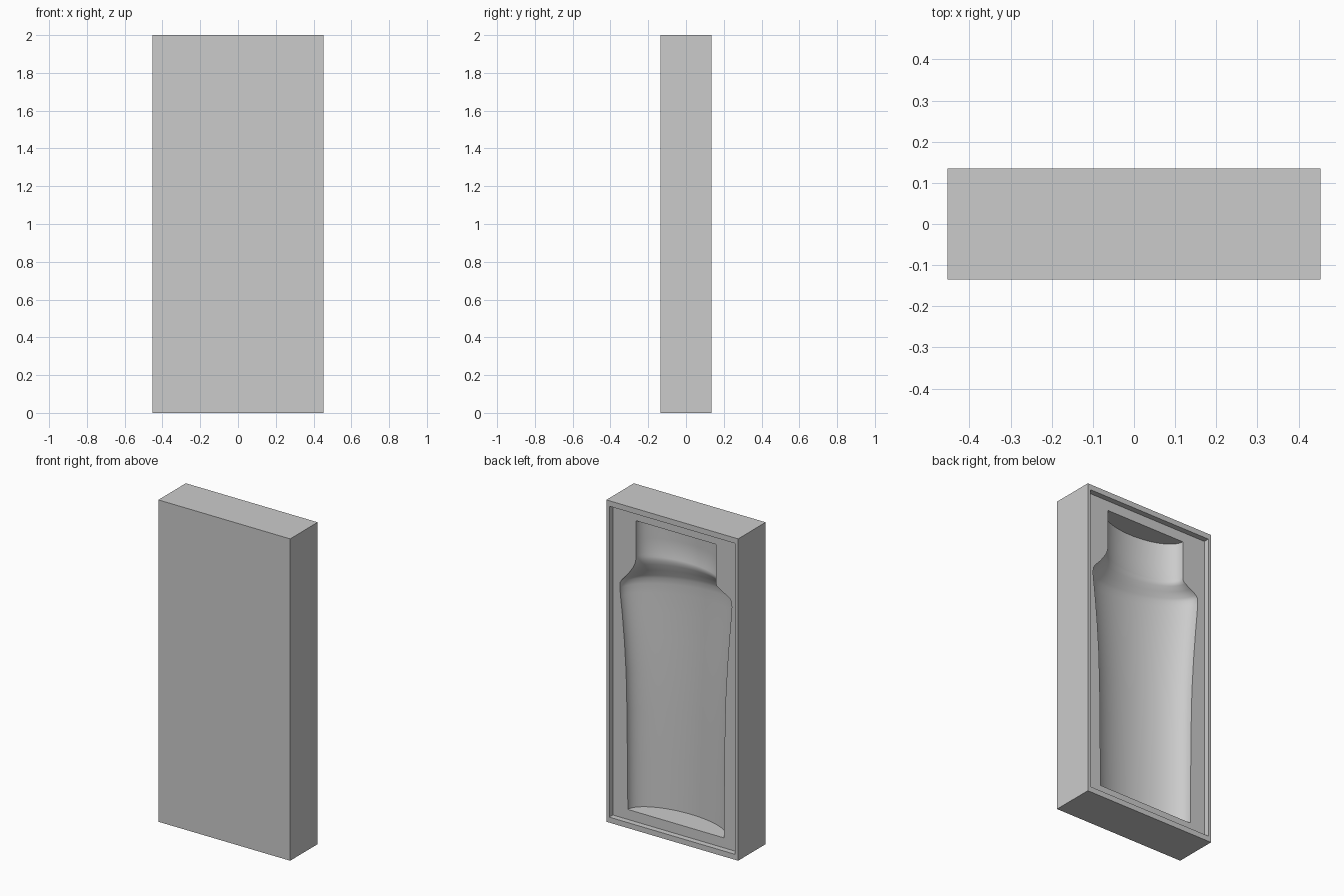
import bpy, bmesh
from math import sin, cos, pi
from mathutils import Vector

if "Cube" in bpy.data.objects:
    bpy.data.objects.remove(bpy.data.objects["Cube"], do_unlink=True)

grey = bpy.data.materials.new("plain_grey")
grey.use_nodes = True
grey.diffuse_color = (0.6, 0.6, 0.6, 1)
grey.node_tree.nodes["Principled BSDF"].inputs["Base Color"].default_value = (0.6, 0.6, 0.6, 1)

W, D, H = 0.906, 0.27, 2.0      # outer size of the case
RIM_X, RIM_Z = 0.02, 0.034      # rim widths
FLOOR = 0.10                    # y of the recessed floor
SEGMENTS = 96


def make_object(name, bm):
    bmesh.ops.recalc_face_normals(bm, faces=bm.faces)
    mesh = bpy.data.meshes.new(name)
    bm.to_mesh(mesh)
    bm.free()
    mesh.materials.append(grey)
    obj = bpy.data.objects.new(name, mesh)
    bpy.context.collection.objects.link(obj)
    return obj


def box(name, size, centre):
    bm = bmesh.new()
    bmesh.ops.create_cube(bm, size=1)
    bmesh.ops.scale(bm, vec=size, verts=bm.verts)
    bmesh.ops.translate(bm, vec=centre, verts=bm.verts)
    return make_object(name, bm)


def loft(name, rings):
    """Oval rings (height, half width, depth, sideways tilt) joined into a closed solid."""
    bm = bmesh.new()
    loops = []
    for z, half, depth, tilt in rings:
        loop = []
        for i in range(SEGMENTS):
            a = 2 * pi * (i + 0.5) / SEGMENTS
            x = half * cos(a)
            loop.append(bm.verts.new(Vector((x, FLOOR + depth * sin(a), z - tilt * x))))
        loops.append(loop)
    for low, high in zip(loops, loops[1:]):
        for i in range(SEGMENTS):
            j = (i + 1) % SEGMENTS
            bm.faces.new((low[i], low[j], high[j], high[i]))
    bm.faces.new(loops[0])
    bm.faces.new(loops[-1])
    return make_object(name, bm)


def carve(target, cutter):
    cutter.hide_render = True
    mod = target.modifiers.new("carve", "BOOLEAN")
    mod.operation = "DIFFERENCE"
    mod.solver = "EXACT"
    mod.object = cutter
    bpy.context.view_layer.objects.active = target
    bpy.ops.object.modifier_apply(modifier=mod.name)
    bpy.data.objects.remove(cutter, do_unlink=True)


# Outer case and the shallow recess for its lid
case = box("case_half", (W, D, H), (0, 0, H / 2))
recess = box("lid_recess", (W - 2 * RIM_X, 0.2, H - 2 * RIM_Z), (0, FLOOR + 0.1, H / 2))
carve(case, recess)

# Bottle-shaped cavity: base, waist, slanted shoulder, neck and cap
bottle = loft("bottle_cavity", [
    (0.096, 0.33, 0.15, 0),
    (0.4, 0.333, 0.152, 0),
    (0.7, 0.336, 0.155, 0),
    (0.95, 0.342, 0.159, 0.01),
    (1.15, 0.354, 0.164, 0.03),
    (1.32, 0.368, 0.168, 0.06),
    (1.44, 0.38, 0.17, 0.09),
    (1.5, 0.385, 0.17, 0.11),
    (1.535, 0.383, 0.168, 0.11),
    (1.555, 0.37, 0.162, 0.11),
    (1.59, 0.328, 0.148, 0.09),
    (1.625, 0.293, 0.134, 0.05),
    (1.645, 0.28, 0.129, 0.02),
    (1.665, 0.275, 0.13, 0),
    (1.68, 0.275, 0.136, 0),
    (1.78, 0.275, 0.136, 0),
    (1.905, 0.275, 0.132, 0),
])
carve(case, bottle)

# Smooth cavity walls, crisp case edges
bpy.ops.object.select_all(action="DESELECT")
case.select_set(True)
bpy.context.view_layer.objects.active = case
bpy.ops.object.shade_smooth_by_angle(angle=0.6)
